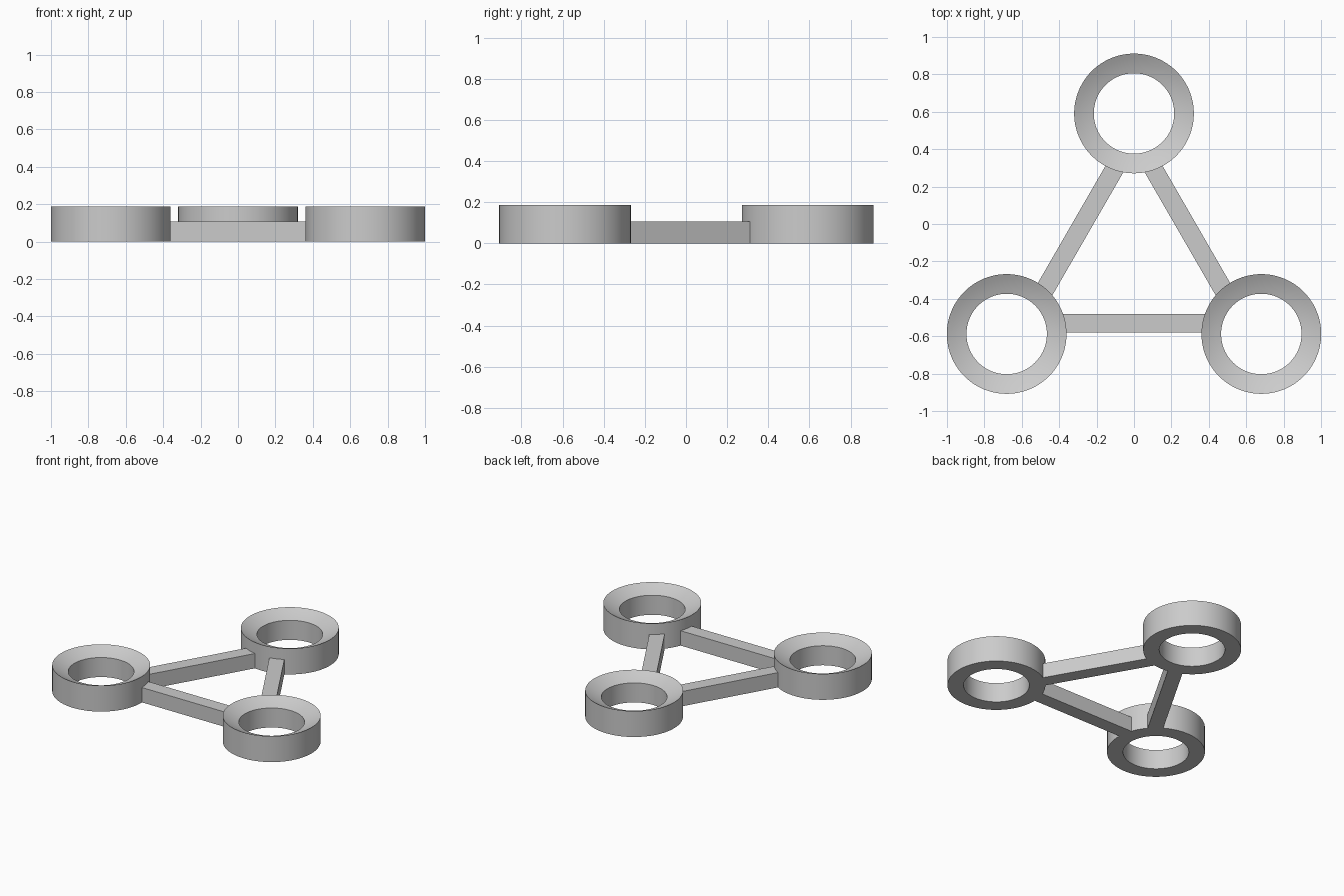
import bpy
import bmesh
from math import cos, sin, pi, radians, sqrt
from mathutils import Matrix, Vector

if "Cube" in bpy.data.objects:
    bpy.data.objects.remove(bpy.data.objects["Cube"])

CENTROID = Vector((0, -0.195, 0))
ARM = 0.786                      # centroid to ring centre
OUTER, INNER, HEIGHT = 0.32, 0.215, 0.187
SEAT_RADIUS = 0.667              # dished seat on each ring
BEAM_LENGTH, BEAM_WIDTH, BEAM_HEIGHT, BEAM_OFFSET = 0.8, 0.1, 0.107, 0.335

grey = bpy.data.materials.new("plain grey")
grey.use_nodes = True
grey.diffuse_color = (0.6, 0.6, 0.6, 1)
grey.node_tree.nodes["Principled BSDF"].inputs["Base Color"].default_value = (0.6, 0.6, 0.6, 1)


def add_object(name, bm):
    bmesh.ops.recalc_face_normals(bm, faces=bm.faces)
    mesh = bpy.data.meshes.new(name)
    bm.to_mesh(mesh)
    bm.free()
    mesh.materials.append(grey)
    obj = bpy.data.objects.new(name, mesh)
    bpy.context.collection.objects.link(obj)
    return obj


def seat_height(r):
    return HEIGHT + sqrt(SEAT_RADIUS**2 - OUTER**2) - sqrt(SEAT_RADIUS**2 - r**2)


# Ring: closed profile swept around a vertical axis
def make_ring(name, centre, sides=96, steps=4):
    radii = [OUTER + (INNER - OUTER) * i / steps for i in range(steps + 1)]
    profile = [(INNER, 0), (OUTER, 0)] + [(r, seat_height(r)) for r in radii]
    bm = bmesh.new()
    loops = []
    for i in range(sides):
        a = 2 * pi * i / sides
        loops.append([bm.verts.new(centre + Vector((r * cos(a), r * sin(a), z)))
                      for r, z in profile])
    n = len(profile)
    for i in range(sides):
        here, after = loops[i], loops[(i + 1) % sides]
        for j in range(n):
            k = (j + 1) % n
            bm.faces.new((here[j], after[j], after[k], here[k]))
    obj = add_object(name, bm)
    bpy.ops.object.select_all(action="DESELECT")
    obj.select_set(True)
    bpy.context.view_layer.objects.active = obj
    bpy.ops.object.shade_smooth_by_angle(angle=radians(20))


# Beam: box on one side of the triangle, its ends buried in the ring walls
def make_beam(name, angle):
    bm = bmesh.new()
    bmesh.ops.create_cube(bm, size=1)
    place = (Matrix.Translation(CENTROID) @ Matrix.Rotation(angle, 4, "Z")
             @ Matrix.Translation((0, -BEAM_OFFSET, BEAM_HEIGHT / 2))
             @ Matrix.Diagonal((BEAM_LENGTH, BEAM_WIDTH, BEAM_HEIGHT, 1)))
    bm.transform(place)
    add_object(name, bm)


rings = ("back_ring", "front_right_ring", "front_left_ring")
beams = ("front_beam", "left_beam", "right_beam")
for i in range(3):
    turn = 2 * pi * i / 3
    direction = Vector((-sin(turn), cos(turn), 0))
    make_ring(rings[i], CENTROID + direction * ARM)
    make_beam(beams[i], turn)
